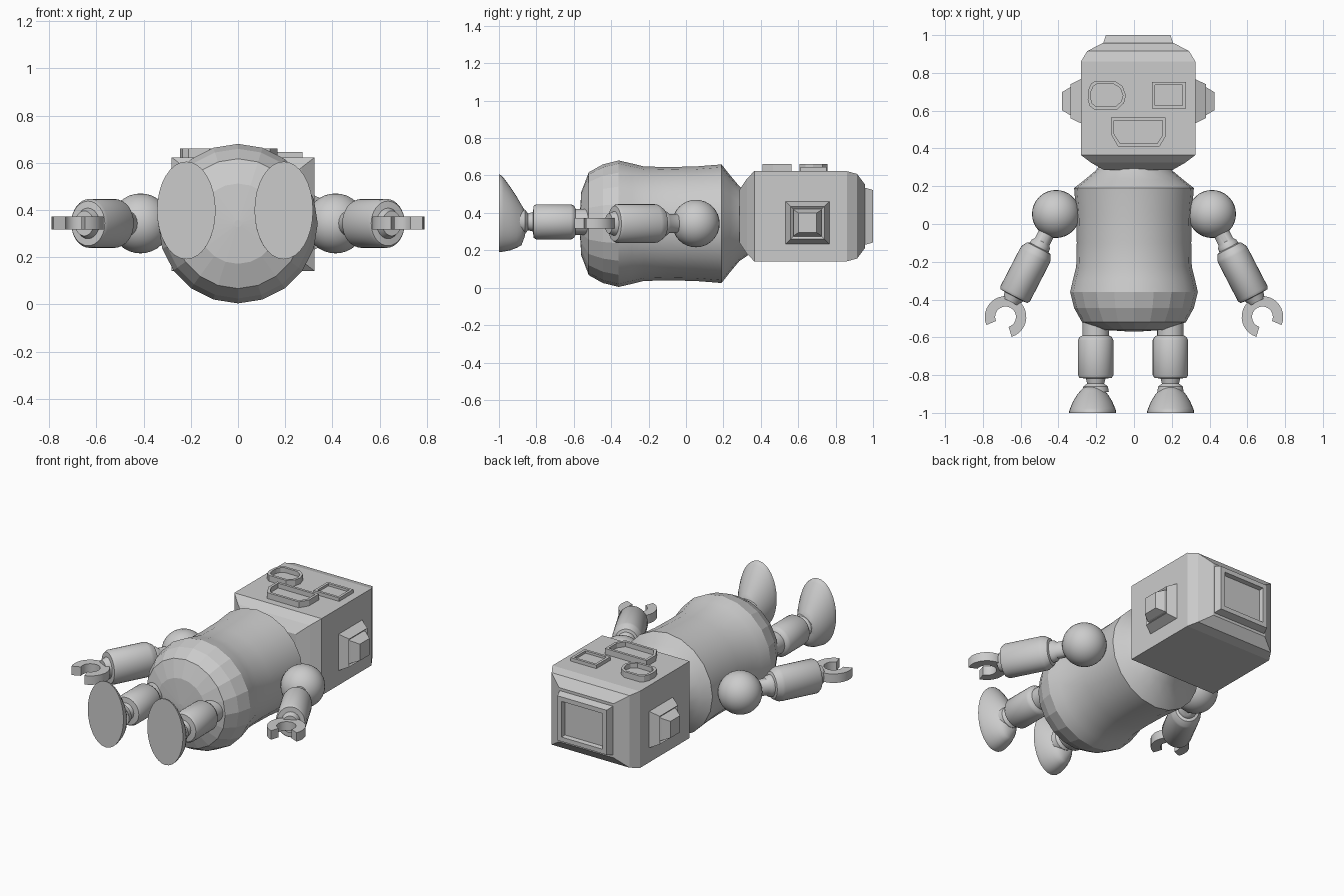
import bpy, bmesh
from math import sin, cos, pi, radians, sqrt
from mathutils import Vector, Matrix

if "Cube" in bpy.data.objects:
    bpy.data.objects.remove(bpy.data.objects["Cube"])


def finish(name, bm, smooth):
    bmesh.ops.recalc_face_normals(bm, faces=bm.faces[:])
    me = bpy.data.meshes.new(name)
    bm.to_mesh(me)
    bm.free()
    ob = bpy.data.objects.new(name, me)
    bpy.context.scene.collection.objects.link(ob)
    if smooth:
        me.shade_smooth()
        me.set_sharp_from_angle(angle=radians(40))
    return ob


def skin(name, rings, smooth=False, closed=False):
    """Bridge equal-length point rings; cap the ends, or join last to first."""
    bm = bmesh.new()
    loops = [[bm.verts.new(p) for p in r] for r in rings]
    n = len(loops[0])
    pairs = list(zip(loops, loops[1:]))
    if closed:
        pairs.append((loops[-1], loops[0]))
    else:
        bm.faces.new(loops[0])
        bm.faces.new(loops[-1])
    for a, b in pairs:
        for i in range(n):
            j = (i + 1) % n
            bm.faces.new((a[i], a[j], b[j], b[i]))
    return finish(name, bm, smooth)


def loft(name, origin, axis, sections, n=32, smooth=True):
    """Sections are (distance, half width, half height[, centre shift up z])."""
    o, d, up = Vector(origin), Vector(axis).normalized(), Vector((0, 0, 1))
    side = d.cross(up)
    k, ph = (sqrt(2), pi / 4) if n == 4 else (1, 0)
    rings = []
    for s in sections:
        t, a, b = s[:3]
        c = o + d * t + up * (s[3] if len(s) > 3 else 0)
        rings.append([c + side * (a * k * cos(ph + 2 * pi * i / n))
                      + up * (b * k * sin(ph + 2 * pi * i / n)) for i in range(n)])
    return skin(name, rings, smooth)


def plate(name, pts, top, rim=0.016):
    """Raised face panel with a thin rim and a recessed floor."""
    xs, ys = [p[0] for p in pts], [p[1] for p in pts]
    cx, cy = (min(xs) + max(xs)) / 2, (min(ys) + max(ys)) / 2
    sx = 1 - 2 * rim / (max(xs) - min(xs))
    sy = 1 - 2 * rim / (max(ys) - min(ys))
    inner = [(cx + (x - cx) * sx, cy + (y - cy) * sy) for x, y in pts]
    rings = [[(x, y, z) for x, y in loop] for loop, z in
             ((pts, 0.60), (pts, top), (inner, top), (inner, 0.63))]
    return skin(name, rings)


# torso: smooth barrel above, faceted bowl below
profile = [(-.57, .015), (-.56, .17), (-.52, .275), (-.445, .317), (-.36, .338),
           (-.29, .322), (-.225, .306), (-.1, .303), (.05, .306), (.19, .317),
           (.235, .26), (.285, .2), (.33, .17)]
torso = loft("torso", (0, 0, .342), (0, 1, 0), [(y, r, r) for y, r in profile], 20)
for p in torso.data.polygons:
    if p.center.y < -.37:
        p.use_smooth = False

# head: chamfered box with recessed crown frame
HX = .022
loft("head", (HX, 0, .382), (0, 1, 0),
     [(.285, .18, .14), (.325, .25, .2), (.365, .303, .241), (.86, .303, .241),
      (.915, .27, .226), (.957, .19, .17)], 4, False)
loft("crown_frame", (HX, 0, .382), (0, 1, 0),
     [(.94, .186, .155), (.96, .184, .152), (1.0, .171, .14), (1.0, .142, .112),
      (.972, .138, .108)], 4, False)

# ears: two stepped pyramids each side
for s, label in ((-1, "left"), (1, "right")):
    loft(label + "_ear", (HX, .65, .347), (s, 0, 0),
         [(.29, .117, .114), (.303, .117, .114), (.358, .09, .088), (.345, .075, .073),
          (.358, .075, .07), (.403, .048, .052)], 4, False)

# face
plate("round_eye", [(-.242, .71), (-.228, .742), (-.205, .757), (-.1, .757), (-.06, .73),
                    (-.043, .68), (-.053, .64), (-.09, .606), (-.21, .606), (-.235, .625),
                    (-.245, .66)], .66)
plate("square_eye", [(.096, .612), (.274, .612), (.274, .752), (.096, .752)], .645)
plate("mouth", [(-.122, .565), (-.122, .475), (-.085, .41), (.135, .41), (.168, .465),
                (.168, .565)], .66)

# arms
Z = .343
for s, label in ((-1, "left"), (1, "right")):
    bm = bmesh.new()
    bmesh.ops.create_uvsphere(bm, u_segments=32, v_segments=16, radius=.127,
                              matrix=Matrix.Translation((s * .413, .053, Z)))
    finish(label + "_shoulder", bm, True)
    arm = [(.09, .043), (.165, .043), (.18, .054), (.2, .056), (.205, .07), (.235, .086),
           (.25, .088), (.475, .088), (.49, .08), (.492, .055), (.525, .045)]
    loft(label + "_arm", (s * .41, .053, Z), (s * .46, -.888, 0),
         [(t, r, r * 1.18) for t, r in arm])
    # claw hand: C-shaped band opening along the arm direction
    cx, cy, rings = s * .68, -.492, []
    for i in range(25):
        a = radians(-23 + i * (276 / 24))
        u, v = s * cos(a), sin(a)
        rings.append([(cx + u * r, cy + v * r, z) for r, z in
                      ((.055, .317), (.11, .317), (.11, .373), (.055, .373))])
    skin(label + "_claw", rings, True)

# legs and feet
for x, fx, label in ((-.203, -.219, "left"), (.193, .194, "right")):
    leg = [(.5, .07), (.59, .07), (.598, .085), (.615, .094), (.8, .094), (.815, .085),
           (.818, .052), (.845, .045), (.86, .065), (.89, .07)]
    loft(label + "_leg", (x, 0, .352), (0, -1, 0), [(t, r, r) for t, r in leg])
    loft(label + "_foot", (fx, 0, 0), (0, -1, 0),
         [(.862, .045, .07, .343), (.88, .062, .108, .335), (.905, .083, .137, .35),
          (.94, .104, .17, .37), (.975, .119, .197, .39), (.99, .124, .206, .397),
          (1.0, .124, .207, .398)])
